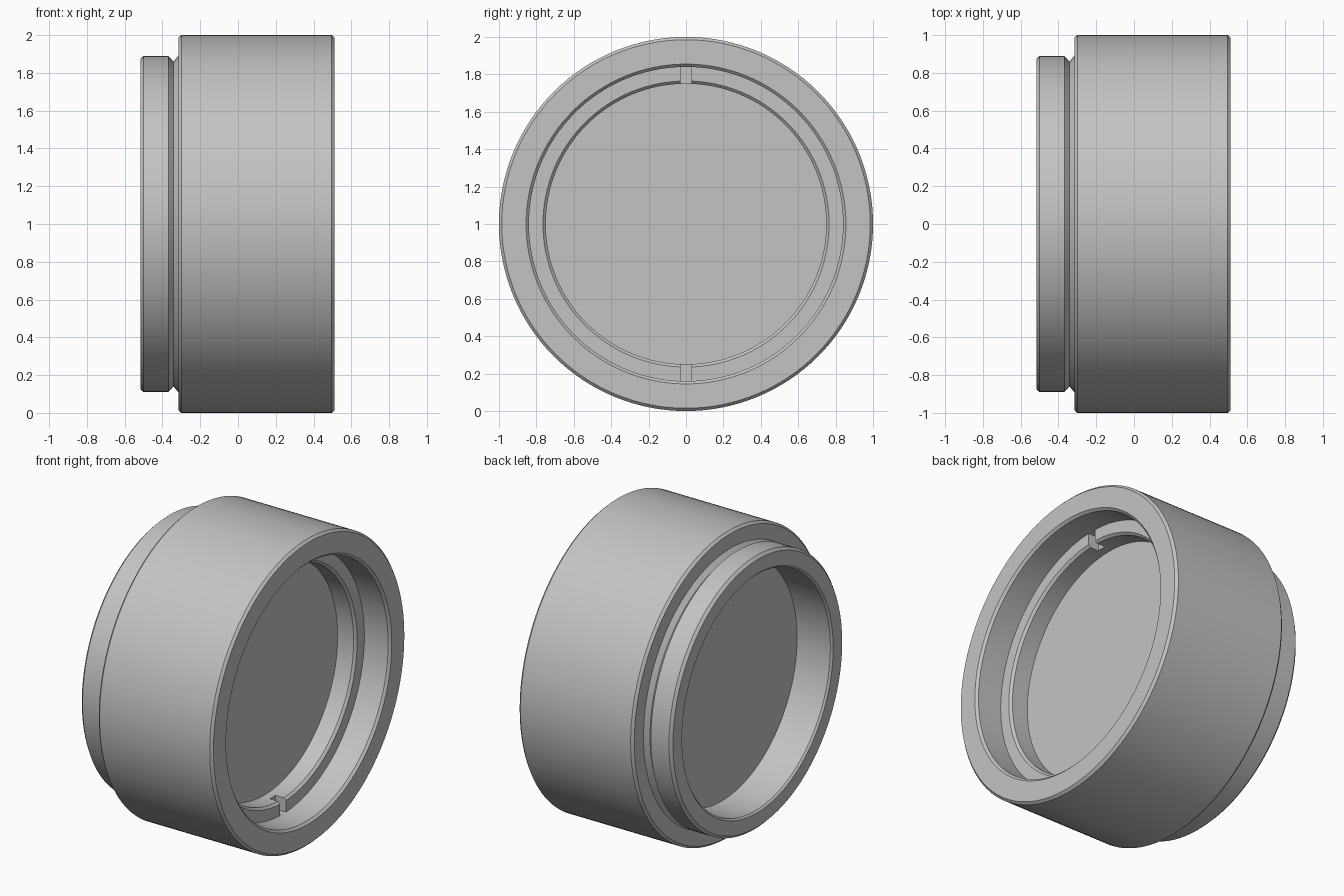
import bpy, bmesh, math
from mathutils import Matrix

if "Cube" in bpy.data.objects:
    bpy.data.objects.remove(bpy.data.objects["Cube"], do_unlink=True)

SEGMENTS = 128
GREY = (0.55, 0.55, 0.55, 1.0)

mat = bpy.data.materials.new("satin grey")
mat.use_nodes = True
mat.diffuse_color = GREY
mat.node_tree.nodes["Principled BSDF"].inputs["Base Color"].default_value = GREY


def make_object(name, bm):
    bmesh.ops.recalc_face_normals(bm, faces=bm.faces)
    mesh = bpy.data.meshes.new(name)
    bm.to_mesh(mesh)
    bm.free()
    mesh.materials.append(mat)
    obj = bpy.data.objects.new(name, mesh)
    obj.location = (0, 0, 1)
    bpy.context.collection.objects.link(obj)
    return obj


def smooth(obj):
    bpy.ops.object.select_all(action='DESELECT')
    obj.select_set(True)
    bpy.context.view_layer.objects.active = obj
    bpy.ops.object.shade_smooth_by_angle(angle=math.radians(25))


def lathe(name, profile, closed=True):
    """Spin (x, radius) points about the x axis; open profiles get end caps."""
    bm = bmesh.new()
    rings = []
    for x, r in profile:
        ring = []
        for i in range(SEGMENTS):
            a = 2 * math.pi * i / SEGMENTS
            ring.append(bm.verts.new((x, r * math.cos(a), r * math.sin(a))))
        rings.append(ring)
    pairs = list(zip(rings, rings[1:]))
    if closed:
        pairs.append((rings[-1], rings[0]))
    else:
        bm.faces.new(rings[0])
        bm.faces.new(rings[-1])
    for a, b in pairs:
        for i in range(SEGMENTS):
            j = (i + 1) % SEGMENTS
            bm.faces.new((a[i], a[j], b[j], b[i]))
    return make_object(name, bm)


# Barrel: wide body, V groove and narrow rear collar, hollow through the middle
barrel = lathe("barrel", [
    (0.512, 0.985), (0.496, 1.0), (-0.30, 1.0), (-0.316, 0.985),
    (-0.316, 0.89), (-0.342, 0.86), (-0.369, 0.89), (-0.50, 0.89),
    (-0.517, 0.873), (-0.517, 0.78), (-0.505, 0.768),
    (0.19, 0.768), (0.19, 0.84), (0.497, 0.84), (0.512, 0.855),
])
smooth(barrel)

# Glass block with flat faces
glass = lathe("glass_element", [(-0.265, 0.772), (0.195, 0.772)], closed=False)
smooth(glass)

# Retaining ring holding the glass in the front recess
ring = lathe("retaining_ring", [
    (0.18, 0.75), (0.31, 0.75), (0.325, 0.765), (0.325, 0.842), (0.18, 0.842),
])

# Two spanner slots cut in the ring, top and bottom
bm = bmesh.new()
for side in (1, -1):
    bmesh.ops.create_cube(bm, size=1, matrix=Matrix.Translation((0.32, 0, side * 0.80))
                          @ Matrix.Diagonal((0.14, 0.06, 0.2, 1)))
cutter = make_object("slot_cutter", bm)
cutter.hide_render = True
cutter.hide_set(True)
cut = ring.modifiers.new("slots", 'BOOLEAN')
cut.operation = 'DIFFERENCE'
cut.object = cutter
cut.solver = 'EXACT'
bpy.context.view_layer.objects.active = ring
bpy.ops.object.modifier_apply(modifier=cut.name)
bpy.data.objects.remove(cutter, do_unlink=True)
smooth(ring)
